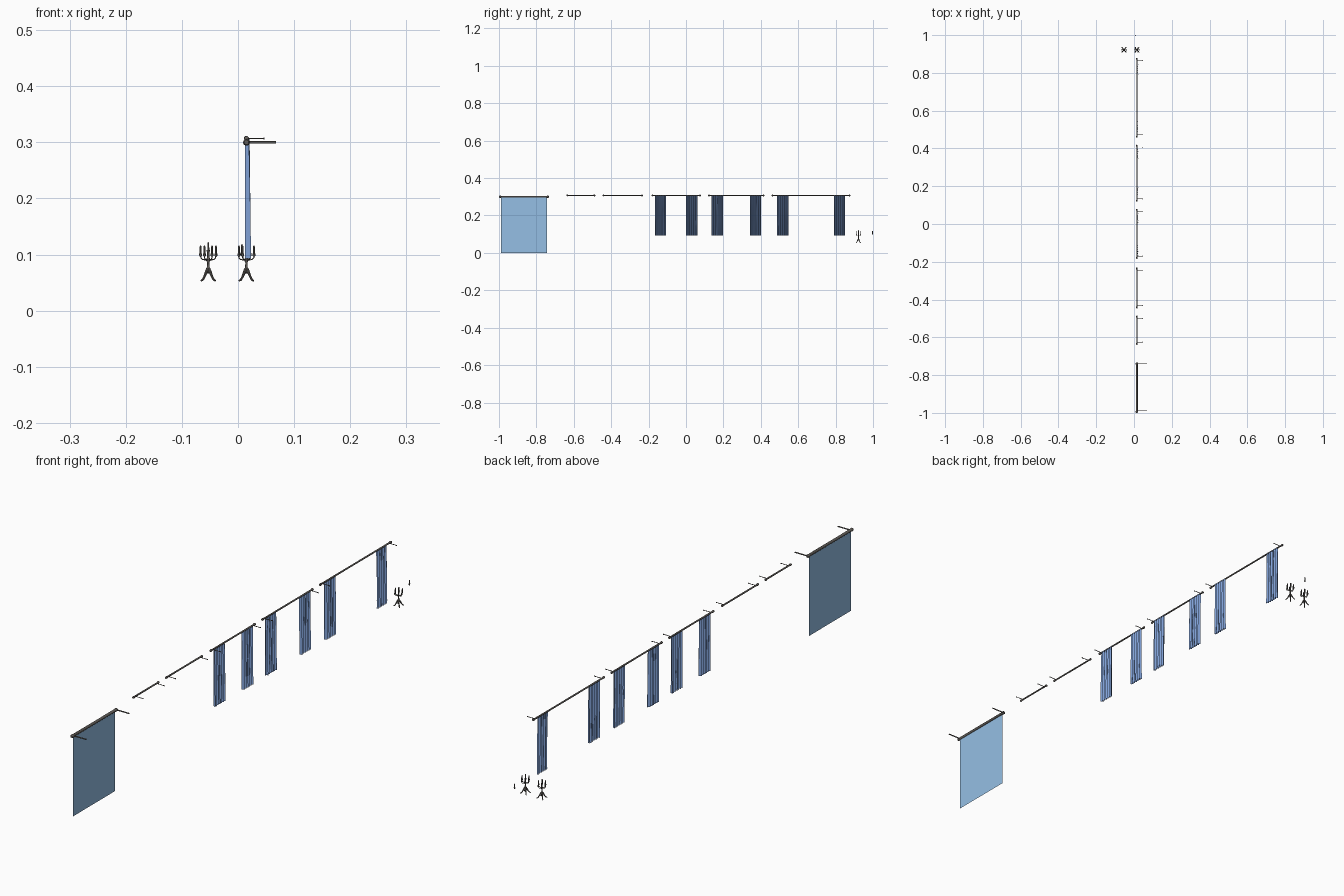
import bpy, bmesh, math
from mathutils import Vector

if "Cube" in bpy.data.objects:
    bpy.data.objects.remove(bpy.data.objects["Cube"])

def material(name, col):
    m = bpy.data.materials.new(name)
    m.diffuse_color = col
    m.use_nodes = True
    m.node_tree.nodes["Principled BSDF"].inputs["Base Color"].default_value = m.diffuse_color
    return m

blue = material("blue_cloth", (0.22, 0.36, 0.68, 1))
light_blue = material("light_blue_cloth", (0.3, 0.52, 0.78, 1))
metal = material("dark_metal", (0.12, 0.11, 0.1, 1))
X = 0.015

def finish(bm, name, mat, smooth=True):
    me = bpy.data.meshes.new(name)
    bm.to_mesh(me)
    bm.free()
    me.materials.append(mat)
    ob = bpy.data.objects.new(name, me)
    bpy.context.collection.objects.link(ob)
    if smooth:
        bpy.ops.object.select_all(action='DESELECT')
        ob.select_set(True)
        bpy.context.view_layer.objects.active = ob
        bpy.ops.object.shade_smooth_by_angle(angle=math.radians(40))
    return ob

def tube(bm, pts, radii, n=10):
    """Sweep a circle along a path that lies in one plane."""
    pts = [Vector(p) for p in pts]
    whole = pts[-1] - pts[0]
    side = whole.cross(Vector((0, 0, 1)))
    if side.length < 1e-6:
        side = Vector((1, 0, 0))
    side.normalize()
    rings = []
    for i, p in enumerate(pts):
        t = (pts[min(i + 1, len(pts) - 1)] - pts[max(i - 1, 0)]).normalized()
        up = side.cross(t).normalized()
        r = radii[i] if isinstance(radii, (list, tuple)) else radii
        rings.append([bm.verts.new(p + r * (math.cos(a) * side + math.sin(a) * up))
                      for a in (2 * math.pi * k / n for k in range(n))])
    for a, b in zip(rings, rings[1:]):
        for k in range(n):
            bm.faces.new((a[k], a[(k + 1) % n], b[(k + 1) % n], b[k]))
    bm.faces.new(rings[0][::-1])
    bm.faces.new(rings[-1])
    bmesh.ops.recalc_face_normals(bm, faces=bm.faces[:])

def curtain_rod(name, y0, y1, inset):
    z = 0.307
    bm = bmesh.new()
    # rod with rounded finials at both ends
    prof = [(0, 0.0015), (0.002, 0.004), (0.005, 0.0045), (0.008, 0.004), (0.010, 0.003)]
    ends = prof + [((y1 - y0) - d, r) for d, r in reversed(prof)]
    tube(bm, [(X, y0 + d, z) for d, _ in ends], [r for _, r in ends], 12)
    # wall brackets with end plates
    for y in (y0 + inset, y1 - inset):
        tube(bm, [(X, y, z), (0.0455, y, z)], 0.0012, 8)
        tube(bm, [(0.0455, y, z), (0.047, y, z)], 0.002, 8)
    return finish(bm, name, metal)

def curtain(name, y0, y1, phase):
    bm = bmesh.new()
    nu, nv, folds = 72, 8, 6
    rows = []
    for j in range(nv + 1):
        v = j / nv
        z = 0.306 - 0.213 * v
        row = []
        for i in range(nu + 1):
            u = i / nu
            a = 2 * math.pi * folds * u + phase
            x = 0.0165 + 0.0015 * v + (0.0042 + 0.001 * v) * math.sin(a + 0.4 * math.sin(3 * v + phase))
            y = y0 + (y1 - y0) * u + 0.0014 * math.sin(2 * a) * math.sin(math.pi * u)
            row.append(bm.verts.new((x, y, z)))
        rows.append(row)
    for a, b in zip(rows, rows[1:]):
        for i in range(nu):
            bm.faces.new((a[i], b[i], b[i + 1], a[i + 1]))
    return finish(bm, name, blue)

# five curtain rods, the three longest carrying a pair of curtains
rods = [(-0.64, -0.485), (-0.447, -0.23), (-0.185, 0.08), (0.118, 0.42), (0.457, 0.88)]
for i, (a, b) in enumerate(rods):
    curtain_rod(f"curtain_rod_{i + 1}", a, b, 0.015)
    if i >= 2:
        s = 0.019 if i < 4 else 0.03
        curtain(f"curtain_{i + 1}_near", a + s, a + s + 0.06, i)
        curtain(f"curtain_{i + 1}_far", b - s - 0.06, b - s, i + 2)

# hanging banner: thick pole, two long brackets and a flat cloth
bm = bmesh.new()
tube(bm, [(X, y, 0.3) for y in (-1, -0.997, -0.990, -0.988, -0.745, -0.743, -0.736, -0.733)],
     [0.004, 0.006, 0.006, 0.005, 0.005, 0.006, 0.006, 0.004], 16)
for y in (-0.989, -0.737):
    tube(bm, [(X, y, 0.3), (0.068, y, 0.3)], 0.0022, 10)
finish(bm, "banner_pole", metal)
bm = bmesh.new()
bm.faces.new([bm.verts.new(p) for p in ((X, -0.99, 0), (X, -0.743, 0), (X, -0.743, 0.3), (X, -0.99, 0.3))])
finish(bm, "banner_cloth", light_blue, False)

# candle in a cup, as heights above the cup's foot
CUP = [(0, 0.001), (0.002, 0.0026), (0.006, 0.0028), (0.0062, 0.0018), (0.018, 0.0017), (0.0205, 0.0006)]

def candle(bm, x, y, z):
    tube(bm, [(x, y, z + h) for h, _ in CUP], [r for _, r in CUP], 8)

def candelabrum(name, cx, cy):
    bm = bmesh.new()
    # turned stem
    stem = [(0.066, 0.001), (0.068, 0.0042), (0.074, 0.0036), (0.077, 0.0022), (0.086, 0.002),
            (0.089, 0.0036), (0.092, 0.0036), (0.095, 0.002), (0.103, 0.002)]
    tube(bm, [(cx, cy, z) for z, _ in stem], [r for _, r in stem], 10)
    candle(bm, cx, cy, 0.102)
    # six curved arms
    for k in range(6):
        c, s = math.cos(k * math.pi / 3), math.sin(k * math.pi / 3)
        path = [(0.001, 0.091), (0.006, 0.0905), (0.0105, 0.0915), (0.013, 0.094), (0.0135, 0.098)]
        tube(bm, [(cx + r * c, cy + r * s, z) for r, z in path], 0.0011, 6)
        candle(bm, cx + 0.0135 * c, cy + 0.0135 * s, 0.096)
    # four splayed legs
    for k in range(4):
        a = math.pi / 4 + k * math.pi / 2
        c, s = math.cos(a), math.sin(a)
        leg = [(0.001, 0.075), (0.005, 0.069), (0.010, 0.060), (0.014, 0.055), (0.018, 0.0535)]
        tube(bm, [(cx + r * c, cy + r * s, z) for r, z in leg], [0.003, 0.0027, 0.002, 0.002, 0.0016], 8)
    return finish(bm, name, metal)

candelabrum("candelabrum_left", -0.053, 0.922)
candelabrum("candelabrum_right", X, 0.922)

# loose single candle
bm = bmesh.new()
candle(bm, 0.007, 0.997, 0.098)
finish(bm, "single_candle", metal)
